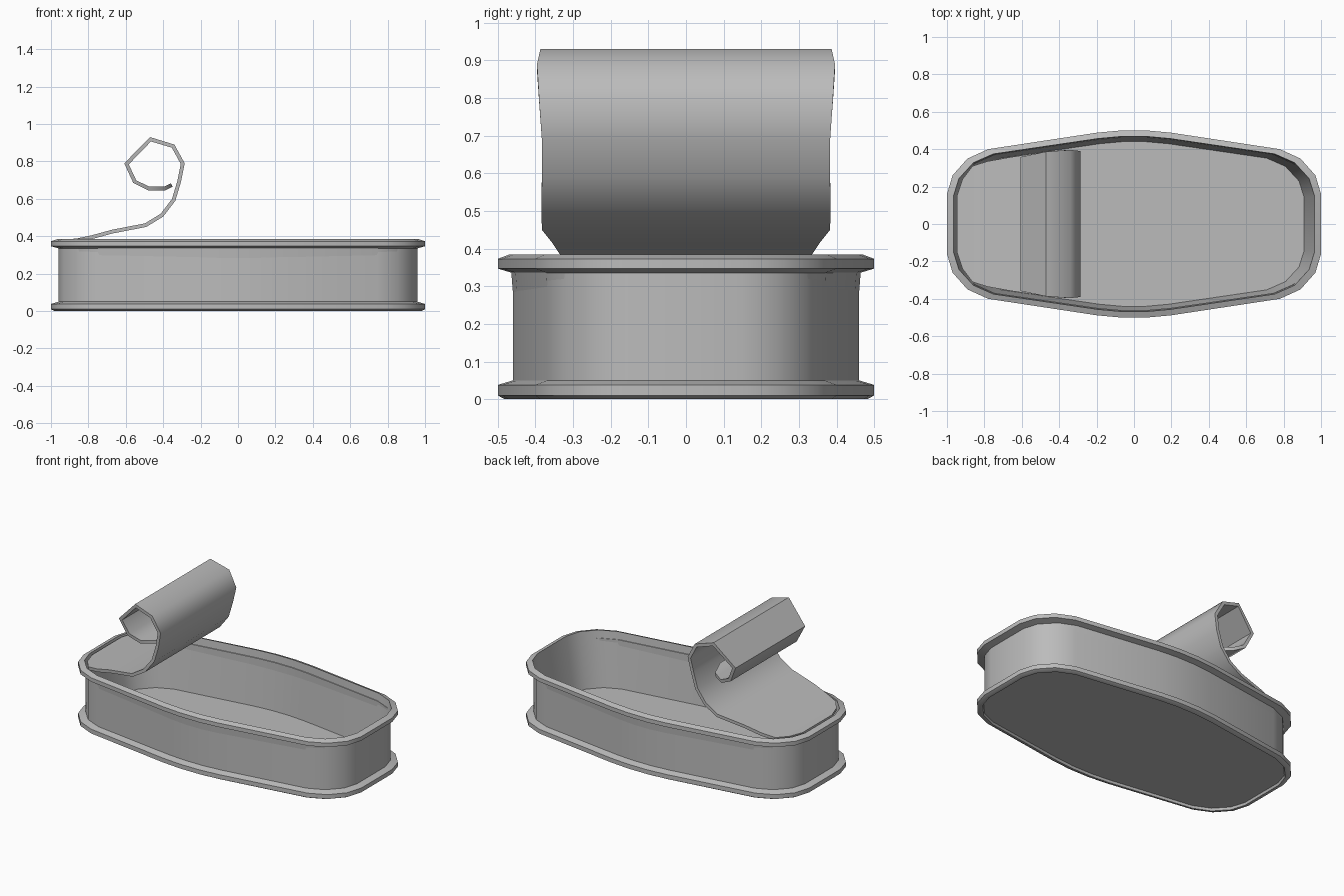
import bpy, bmesh, math

cube = bpy.data.objects.get("Cube")
if cube:
    bpy.data.objects.remove(cube, do_unlink=True)

metal = bpy.data.materials.new("tin_grey")
metal.use_nodes = True
GREY = (0.5, 0.5, 0.5, 1)
metal.diffuse_color = GREY
metal.node_tree.nodes["Principled BSDF"].inputs["Base Color"].default_value = GREY


def make_object(name, bm, angle):
    mesh = bpy.data.meshes.new(name)
    bm.to_mesh(mesh)
    bm.free()
    mesh.materials.append(metal)
    obj = bpy.data.objects.new(name, mesh)
    bpy.context.collection.objects.link(obj)
    bpy.ops.object.select_all(action="DESELECT")
    obj.select_set(True)
    bpy.context.view_layer.objects.active = obj
    bpy.ops.object.shade_smooth_by_angle(angle=math.radians(angle))
    return obj


# Can outline: one quarter mirrored into a full counter-clockwise loop
quarter = [(1, 0.16), (0.97, 0.26), (0.89, 0.35), (0.78, 0.4), (0.2, 0.488), (0.07, 0.5)]
half = quarter + [(-x, y) for x, y in reversed(quarter)]
outline = half + [(-x, -y) for x, y in half]

# Can section from underside to inside floor: x inset, y inset, height
section = [
    (0.035, 0.035, 0.015), (0.03, 0.03, 0), (0.018, 0.018, 0), (0, 0, 0.01),
    (0, 0, 0.038), (0.04, 0.04, 0.05), (0.04, 0.04, 0.335), (0, 0, 0.347),
    (0, 0, 0.373), (0.035, 0.032, 0.385), (0.09, 0.06, 0.03),
]
bm = bmesh.new()
rings = [[bm.verts.new((x * (1 - dx), y * (1 - 2 * dy), z)) for x, y in outline]
         for dx, dy, z in section]
for low, high in zip(rings, rings[1:]):
    for i in range(len(outline)):
        j = (i + 1) % len(outline)
        bm.faces.new((low[i], low[j], high[j], high[i]))
bm.faces.new(rings[-1])
bm.faces.new(rings[0][::-1])
make_object("can_body", bm, 32)

# Peeled lid: x, z and half width along the curl
curl = [
    (-0.945, 0.362, 0.15), (-0.915, 0.364, 0.24), (-0.86, 0.368, 0.31),
    (-0.78, 0.385, 0.335), (-0.67, 0.415, 0.355), (-0.49, 0.45, 0.383),
    (-0.4, 0.505, 0.384), (-0.335, 0.59, 0.383), (-0.305, 0.69, 0.383),
    (-0.285, 0.79, 0.39), (-0.34, 0.89, 0.396), (-0.47, 0.93, 0.387),
    (-0.608, 0.79, 0.358), (-0.56, 0.685, 0.34), (-0.48, 0.645, 0.32),
    (-0.39, 0.645, 0.26), (-0.35, 0.665, 0.16),
]
bm = bmesh.new()
rows = [[bm.verts.new((x, side * w, z)) for side in (-1, 1)] for x, z, w in curl]
for a, b in zip(rows, rows[1:]):
    bm.faces.new((a[0], a[1], b[1], b[0]))
lid = make_object("peeled_lid", bm, 60)
# Thicken towards the inside of the curl
solid = lid.modifiers.new("thickness", "SOLIDIFY")
solid.thickness = 0.02
solid.offset = -1
solid.use_even_offset = True
bpy.ops.object.modifier_apply(modifier=solid.name)
bpy.ops.object.shade_smooth_by_angle(angle=math.radians(60))
